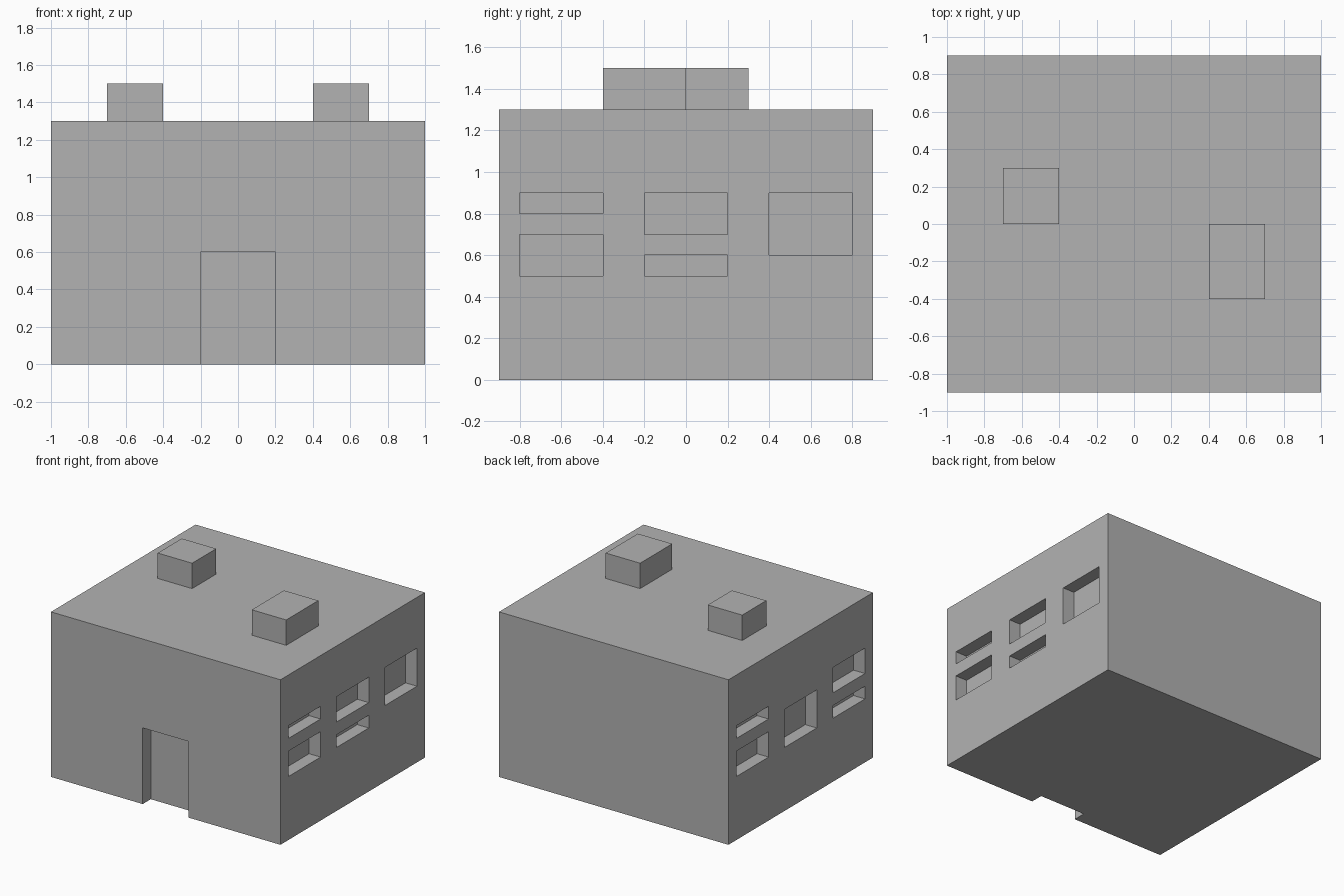
import bpy
from mathutils import Vector

default_cube = bpy.data.objects.get("Cube")
if default_cube:
    bpy.data.objects.remove(default_cube, do_unlink=True)

# Plain grey for the whole building
GREY = (0.448, 0.448, 0.448, 1.0)
grey = bpy.data.materials.new("plain_grey")
grey.use_nodes = True
grey.diffuse_color = GREY
grey.node_tree.nodes["Principled BSDF"].inputs["Base Color"].default_value = GREY


def box(name, low, high):
    """Add a box that spans two opposite corners."""
    low, high = Vector(low), Vector(high)
    bpy.ops.mesh.primitive_cube_add(size=1, location=(low + high) / 2)
    obj = bpy.context.object
    obj.name = obj.data.name = name
    obj.scale = high - low
    bpy.ops.object.transform_apply(location=False, rotation=False, scale=True)
    obj.data.materials.append(grey)
    return obj


def cut(target, low, high):
    """Cut a box-shaped recess out of the target."""
    cutter = box("recess_cutter", low, high)
    cutter.hide_render = True
    mod = target.modifiers.new("recess", "BOOLEAN")
    mod.operation = "DIFFERENCE"
    mod.solver = "EXACT"
    mod.object = cutter
    bpy.context.view_layer.objects.active = target
    bpy.ops.object.modifier_apply(modifier=mod.name)
    bpy.data.objects.remove(cutter, do_unlink=True)


# Main block
walls = box("building_walls", (-1, -0.9, 0), (1, 0.9, 1.3))

# Doorway, open at the bottom
DEPTH = 0.1
cut(walls, (-0.2, -1, -0.1), (0.2, -0.9 + DEPTH, 0.6))

# Window recesses: bay centre along y, then (sill, head) of each opening
upper_split = [(0.5, 0.7), (0.8, 0.9)]
lower_split = [(0.5, 0.6), (0.7, 0.9)]
left_bays = {-0.6: upper_split, 0: lower_split, 0.6: [(0.6, 0.9)]}
right_bays = {-0.6: lower_split, 0: [(0.5, 0.8)], 0.6: upper_split}

for side, bays in ((1, left_bays), (-1, right_bays)):
    inner, outer = sorted((side * (1 - DEPTH), side * 1.1))
    for y, openings in bays.items():
        for sill, head in openings:
            cut(walls, (inner, y - 0.2, sill), (outer, y + 0.2, head))

# Rooftop blocks
box("right_roof_block", (-0.7, 0, 1.3), (-0.4, 0.3, 1.5))
box("left_roof_block", (0.4, -0.4, 1.3), (0.7, 0, 1.5))
